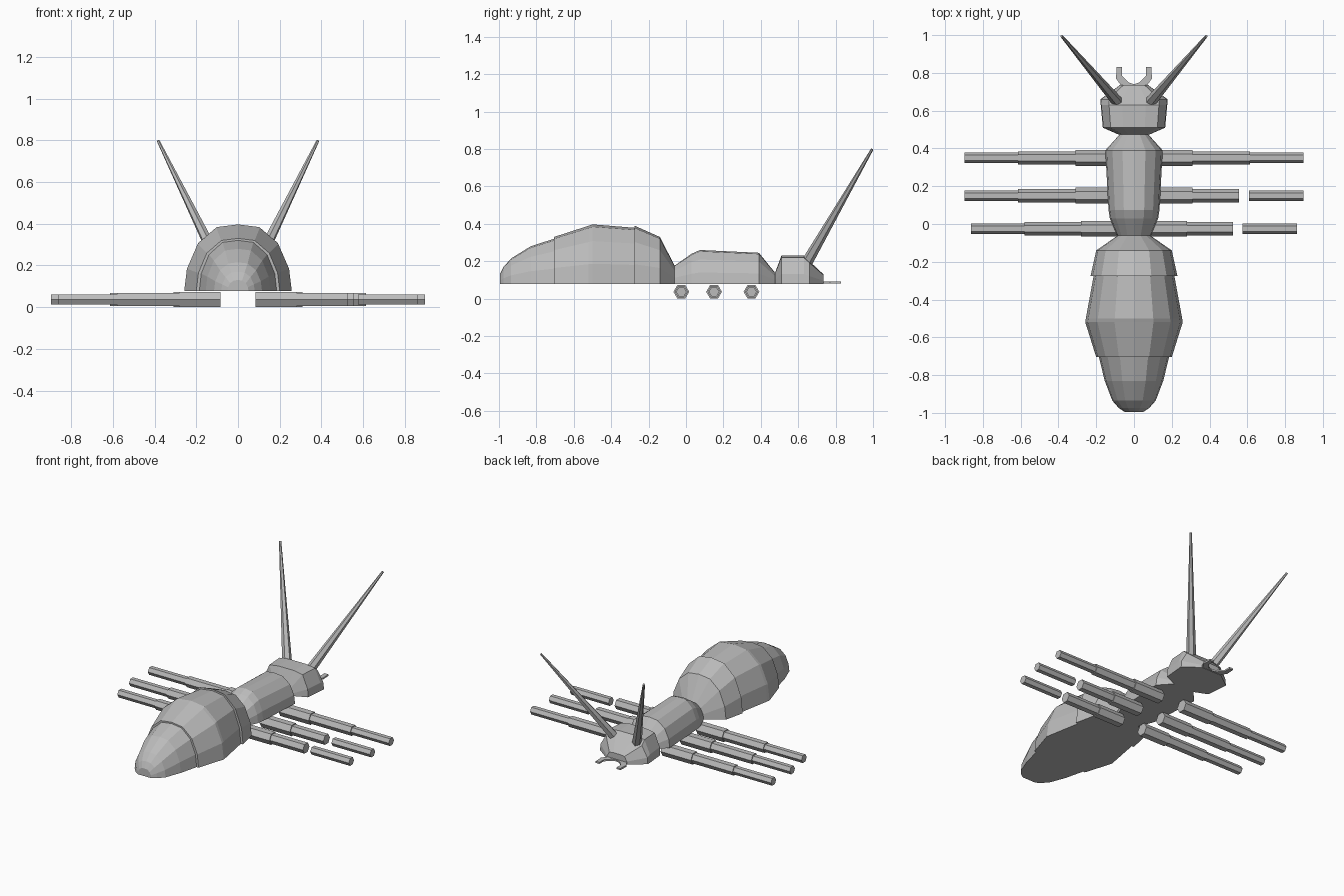
import bpy, bmesh, math
from mathutils import Vector

cube = bpy.data.objects.get("Cube")
if cube:
    bpy.data.objects.remove(cube, do_unlink=True)

grey = bpy.data.materials.new("body_grey")
grey.use_nodes = True
color = (0.5, 0.5, 0.5, 1)
grey.diffuse_color = color
grey.node_tree.nodes["Principled BSDF"].inputs["Base Color"].default_value = color

BASE = 0.078                                    # flat underside of the body
DOME = [(1, 0), (0.95, 0.34), (0.75, 0.72), (0.4, 0.96), (0, 1)]
BLOCK = [(1, 0), (0.98, 0.35), (0.75, 0.93), (0.35, 1), (0, 1)]


def finish(name, bm):
    bmesh.ops.recalc_face_normals(bm, faces=bm.faces)
    mesh = bpy.data.meshes.new(name)
    bm.to_mesh(mesh)
    bm.free()
    mesh.materials.append(grey)
    obj = bpy.data.objects.new(name, mesh)
    bpy.context.collection.objects.link(obj)
    return obj


def bridge(bm, rings):
    """Skin a list of point rings and cap both ends."""
    loops = [[bm.verts.new(p) for p in ring] for ring in rings]
    for a, b in zip(loops, loops[1:]):
        for i in range(len(a)):
            j = (i + 1) % len(a)
            bm.faces.new((a[i], a[j], b[j], b[i]))
    bm.faces.new(loops[0])
    bm.faces.new(loops[-1])


def shell(name, stations, section=DOME):
    """Half-round body segment; stations are (y, half width, top z)."""
    half = section + [(-u, v) for u, v in section[-2::-1]]
    bm = bmesh.new()
    bridge(bm, [[(u * w, y, BASE + v * (top - BASE)) for u, v in half]
                for y, w, top in stations])
    return finish(name, bm)


def rod(name, start, end, r1, r2, sides=6):
    start, end = Vector(start), Vector(end)
    axis = (end - start).normalized()
    across = axis.cross(Vector((0, 0, 1))).normalized()
    up = across.cross(axis)
    bm = bmesh.new()
    rings = []
    for c, r in ((start, r1), (end, r2)):
        angles = [math.tau * i / sides for i in range(sides)]
        rings.append([c + r * (across * math.cos(a) + up * math.sin(a)) for a in angles])
    bridge(bm, rings)
    return finish(name, bm)


# Abdomen: three overlapping plates
shell("abdomen_tail", [(-0.995, 0.05, 0.13), (-0.975, 0.08, 0.17), (-0.935, 0.115, 0.215),
                       (-0.83, 0.155, 0.28), (-0.70, 0.187, 0.322)])
shell("abdomen_middle", [(-0.705, 0.2, 0.33), (-0.52, 0.258, 0.39), (-0.5, 0.255, 0.397),
                         (-0.265, 0.212, 0.378)])
shell("abdomen_front", [(-0.275, 0.23, 0.39), (-0.14, 0.2, 0.33), (-0.06, 0.085, 0.175)])

# Thorax and head
shell("thorax", [(-0.07, 0.085, 0.17), (0.03, 0.128, 0.24), (0.075, 0.135, 0.26),
                 (0.39, 0.152, 0.245), (0.475, 0.075, 0.14)])
shell("head", [(0.475, 0.085, 0.135), (0.51, 0.165, 0.23), (0.63, 0.176, 0.23),
               (0.66, 0.178, 0.2), (0.735, 0.075, 0.13)], BLOCK)

# Antennae and flat curved mandibles
JAW = [(0.0, 0.725), (0.07, 0.735), (0.095, 0.77), (0.092, 0.83),
       (0.064, 0.83), (0.064, 0.785), (0.03, 0.75), (0.0, 0.74)]
for side, label in ((1, "left"), (-1, "right")):
    rod(label + "_antenna", (side * 0.09, 0.65, 0.2), (side * 0.383, 0.995, 0.798), 0.03, 0.007)
    bm = bmesh.new()
    bridge(bm, [[(side * x, y, z) for x, y in JAW] for z in (0.08, 0.091)])
    finish(label + "_mandible", bm)

# Legs: three stepped hexagonal rods each; two left legs have a gap before the foot
LEGS = [("front", 0.35, 0.31, 0.615, 0.897, 0),
        ("middle", 0.15, 0.31, 0.615, 0.897, 0.06),
        ("rear", -0.025, 0.28, 0.58, 0.862, 0.055)]
for name, y, hip, knee, foot, gap in LEGS:
    for side, label in ((1, "left"), (-1, "right")):
        shin_end = knee - gap if side > 0 else knee
        parts = [("hip", 0.085, hip, 0.042), ("thigh", hip, shin_end, 0.035),
                 ("foot", knee - (0.005 if gap and side > 0 else 0), foot, 0.028)]
        for part, x1, x2, r in parts:
            rod(f"{label}_{name}_{part}", (side * x1, y, 0.0365), (side * x2, y, 0.0365), r, r)
